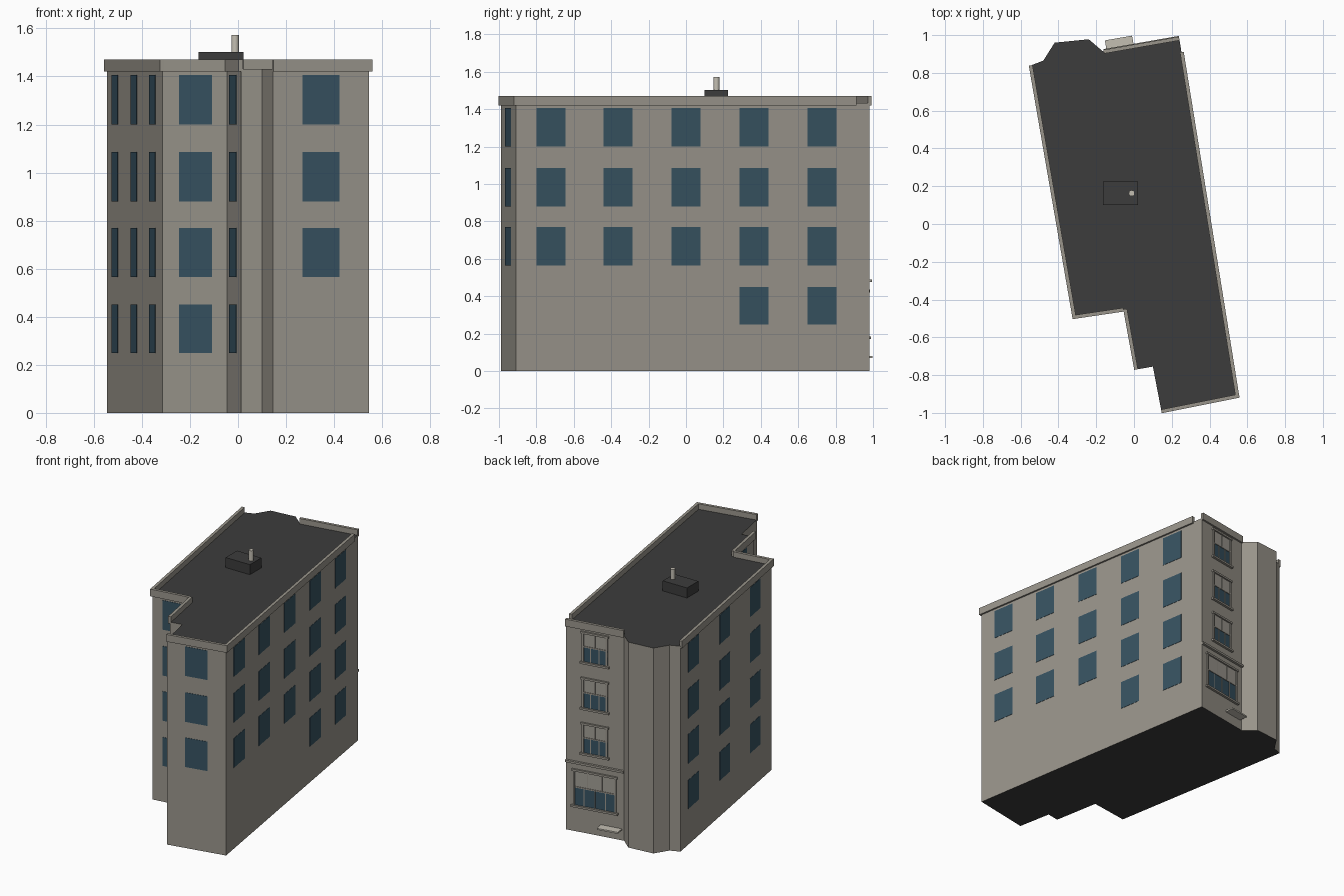
import bpy, bmesh
from mathutils import Vector

if "Cube" in bpy.data.objects:
    bpy.data.objects.remove(bpy.data.objects["Cube"])


def material(name, rgb):
    m = bpy.data.materials.new(name)
    m.diffuse_color = (*rgb, 1)
    m.use_nodes = True
    m.node_tree.nodes["Principled BSDF"].inputs["Base Color"].default_value = m.diffuse_color
    return m


WALL = material("warm grey wall", (0.32, 0.30, 0.26))
ROOF = material("dark roof", (0.045, 0.045, 0.045))
GLASS = material("blue glass", (0.038, 0.085, 0.12))
TRIM = material("pale trim", (0.55, 0.52, 0.45))
BLIND = material("grey blind", (0.36, 0.34, 0.30))

# Footprint corners, counter-clockwise from the front left
PLAN = [Vector(p) for p in [
    (0.145, -0.99), (0.545, -0.91), (0.24, 0.98), (-0.16, 0.91),
    (-0.24, 0.978), (-0.42, 0.96), (-0.48, 0.865), (-0.545, 0.84),
    (-0.315, -0.49), (-0.045, -0.45), (0.013, -0.77), (0.10, -0.755)]]
FRONT, RIGHT, BACK, LEFT, STEP_FRONT, STEP_SIDE = 0, 1, 2, 7, 8, 9
ROOF_Z = 1.432
ROWS = [(1.2, 1.405), (0.88, 1.085), (0.565, 0.77), (0.25, 0.45)]


def finish(bm, name, mats):
    bmesh.ops.recalc_face_normals(bm, faces=bm.faces)
    me = bpy.data.meshes.new(name)
    bm.to_mesh(me)
    bm.free()
    for m in mats:
        me.materials.append(m)
    ob = bpy.data.objects.new(name, me)
    bpy.context.collection.objects.link(ob)
    return ob


def prism(bm, pts, z0, z1):
    f = bm.faces.new([bm.verts.new((p[0], p[1], z0)) for p in pts])
    r = bmesh.ops.extrude_face_region(bm, geom=[f])
    for v in r["geom"]:
        if isinstance(v, bmesh.types.BMVert):
            v.co.z = z1


def wall_boxes(name, mat, boxes):
    """Each box: wall index, start/end along wall (0-1), z0, z1, depth in, depth out."""
    bm = bmesh.new()
    for w, t0, t1, z0, z1, d0, d1 in boxes:
        a, b = PLAN[w], PLAN[(w + 1) % len(PLAN)]
        u = b - a
        n = Vector((u.y, -u.x)).normalized()
        p, q = a + u * t0, a + u * t1
        prism(bm, [p + n * d0, p + n * d1, q + n * d1, q + n * d0], z0, z1)
    return finish(bm, name, [mat])


# Main body, with dark top and underside
bm = bmesh.new()
prism(bm, PLAN, 0, ROOF_Z)
bm.normal_update()
for f in bm.faces:
    f.material_index = 1 if abs(f.normal.z) > 0.5 else 0
finish(bm, "building_body", [WALL, ROOF])

# Parapets
wall_boxes("parapet", WALL, [(w, t0, t1, 1.42, 1.47, -0.008, 0.012) for w, t0, t1 in [
    (FRONT, 0, 1.03), (RIGHT, -0.006, 0.963), (BACK, 0, 1),
    (LEFT, 0, 1.009), (STEP_FRONT, -0.044, 0.96), (STEP_SIDE, 0, 1)]])


# Plain windows as thin plates
def windows(name, w, spans, rows):
    wall_boxes(name, GLASS, [(w, a, b, z0, z1, -0.002, 0.002)
                             for a, b in spans for z0, z1 in rows])


cols = [((y + 0.91) / 1.89, (y + 0.155 + 0.91) / 1.89)
        for y in (-0.80, -0.442, -0.077, 0.287, 0.65)]
windows("right_windows", RIGHT, cols, ROWS[:3])
windows("right_lower_windows", RIGHT, cols[3:], ROWS[3:])
windows("front_windows", FRONT, [(0.31, 0.69)], ROWS[:3])
windows("step_front_windows", STEP_FRONT, [(0.26, 0.765)], ROWS)
windows("step_side_windows", STEP_SIDE, [(0.18, 0.66)], ROWS)
windows("left_windows", LEFT, [(0.085, 0.2), (0.43, 0.545), (0.765, 0.88)], ROWS)


# Framed windows on the back wall: glass below, blind above, bars and sill
def framed_window(name, t0, t1, z0, z1, lower, upper):
    fz, ft, out = 0.014, 0.03, 0.008
    mid = z0 + (z1 - z0) * 0.52
    wall_boxes(name + "_glass", GLASS, [(BACK, t0, t1, z0, mid, -0.002, 0.002)])
    wall_boxes(name + "_blind", BLIND, [(BACK, t0, t1, mid, z1, -0.002, 0.002)])
    bars = [(BACK, t0, t0 + ft, z0, z1, 0, out), (BACK, t1 - ft, t1, z0, z1, 0, out),
            (BACK, t0 - 0.02, t1 + 0.02, z1 - fz, z1, 0, out + 0.004),
            (BACK, t0 - 0.03, t1 + 0.03, z0 - 0.004, z0 + 0.01, 0, 0.016),
            (BACK, t0, t1, mid - 0.004, mid + 0.004, 0, 0.006)]
    for n, a, b in ((lower, z0, mid), (upper, mid, z1)):
        for i in range(1, n):
            t = t0 + (t1 - t0) * i / n
            bars.append((BACK, t - 0.006, t + 0.006, a, b, 0, 0.005))
    wall_boxes(name + "_frame", WALL, bars)


for i, (z0, z1) in enumerate(ROWS[:3]):
    framed_window(f"back_window_{i + 1}", 0.28, 0.72, z0 - 0.015, z1, 3, 2)
framed_window("shop_window", 0.13, 0.87, 0.175, 0.435, 4, 3)

# Cornice over the shop window and the entrance slab
wall_boxes("shop_cornice", WALL, [(BACK, 0, 1, 0.475, 0.49, 0, 0.016)])
wall_boxes("entrance_slab", TRIM, [(BACK, 0.6, 0.96, 0.07, 0.08, 0, 0.06)])

# Roof housing and vent pipe
bm = bmesh.new()
prism(bm, [(-0.165, 0.1), (0.022, 0.1), (0.022, 0.225), (-0.165, 0.225)], ROOF_Z, 1.502)
finish(bm, "roof_housing", [ROOF])
bpy.ops.mesh.primitive_cylinder_add(vertices=16, radius=0.016, depth=0.072,
                                    location=(-0.012, 0.163, 1.537))
pipe = bpy.context.object
pipe.name = "vent_pipe"
pipe.data.materials.append(TRIM)
bpy.ops.object.shade_smooth_by_angle()
